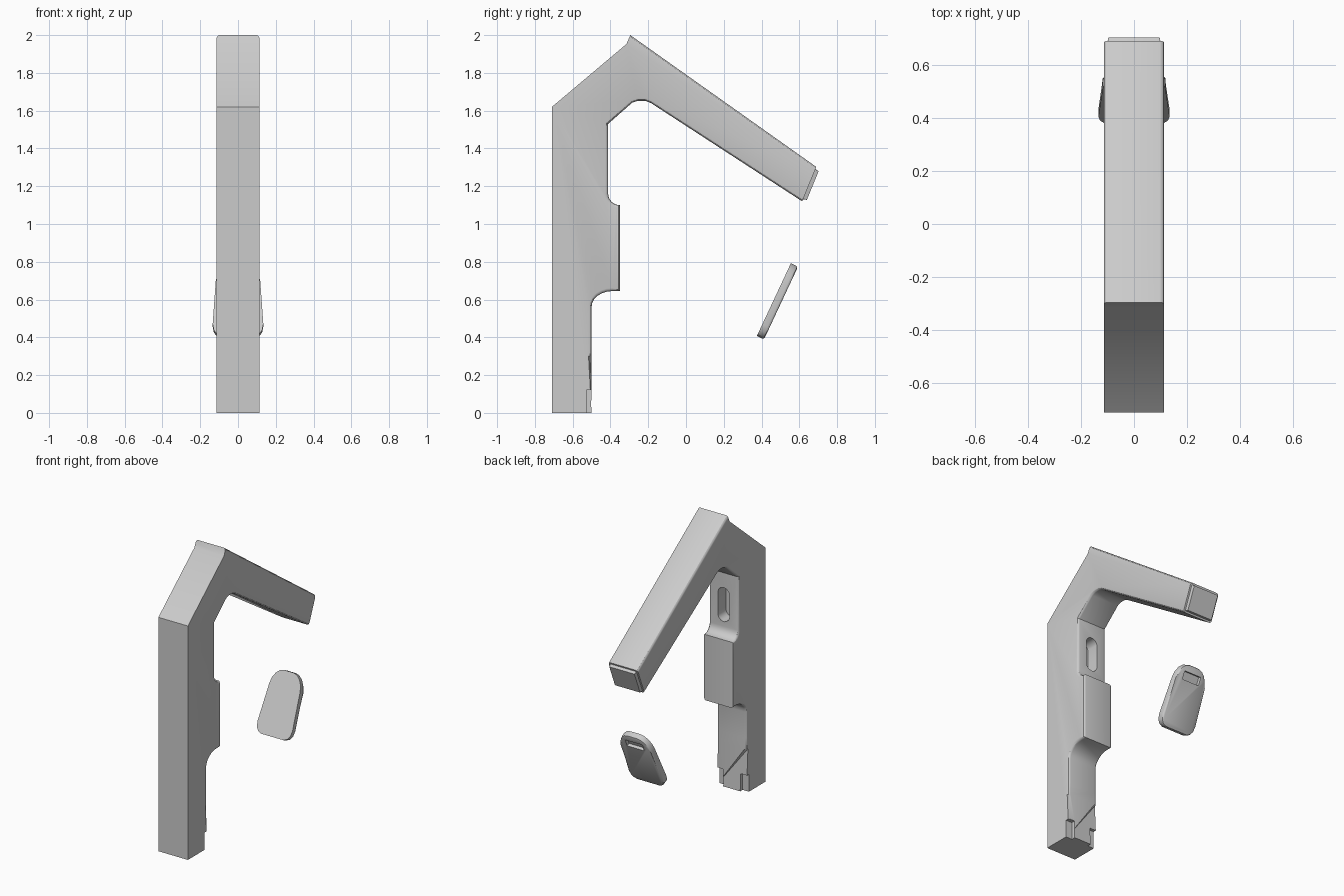
import bpy, bmesh, math
from mathutils import Vector, Matrix

cube = bpy.data.objects.get("Cube")
if cube:
    bpy.data.objects.remove(cube)

grey = bpy.data.materials.new("light_grey")
grey.use_nodes = True
COLOUR = (0.6, 0.6, 0.6, 1)
grey.diffuse_color = COLOUR
grey.node_tree.nodes["Principled BSDF"].inputs["Base Color"].default_value = COLOUR

HALF = 0.113


def make_object(name, bm):
    bmesh.ops.recalc_face_normals(bm, faces=bm.faces)
    mesh = bpy.data.meshes.new(name)
    bm.to_mesh(mesh)
    bm.free()
    mesh.materials.append(grey)
    obj = bpy.data.objects.new(name, mesh)
    bpy.context.collection.objects.link(obj)
    return obj


def prism(bm, points, vector):
    """Extrude a closed outline along a vector; return start and end rings."""
    a = [bm.verts.new(p) for p in points]
    b = [bm.verts.new(Vector(p) + Vector(vector)) for p in points]
    bm.faces.new(a)
    bm.faces.new(b[::-1])
    for i in range(len(a)):
        j = (i + 1) % len(a)
        bm.faces.new((a[j], a[i], b[i], b[j]))
    return a, b


def arc(cy, cz, ry, rz, start, end, steps=6):
    angles = [math.radians(start + (end - start) * i / steps) for i in range(steps + 1)]
    return [(cy + ry * math.cos(t), cz + rz * math.sin(t)) for t in angles]


def box(bm, centre, size, rotation=Matrix()):
    matrix = Matrix.Translation(centre) @ rotation @ Matrix.Diagonal((*size, 1))
    bmesh.ops.create_cube(bm, size=1, matrix=matrix)


def carve(obj, cutter):
    """Subtract a cutter, then remove it."""
    cutter.hide_render = True
    mod = obj.modifiers.new("cut", 'BOOLEAN')
    mod.object = cutter
    mod.solver = 'EXACT'
    graph = bpy.context.evaluated_depsgraph_get()
    result = bpy.data.meshes.new_from_object(obj.evaluated_get(graph))
    obj.modifiers.clear()
    obj.data = result
    bpy.data.objects.remove(cutter)


def smooth(obj, angle):
    bpy.ops.object.select_all(action='DESELECT')
    obj.select_set(True)
    bpy.context.view_layer.objects.active = obj
    bpy.ops.object.shade_smooth_by_angle(angle=math.radians(angle))


# Handle body: side profile from the foot, round the inner edge, to the arm
inner = [(-0.5, 0.3), (-0.5, 0.38)]
inner += arc(-0.39, 0.56, 0.11, 0.085, 180, 90)
inner += [(-0.35, 0.645), (-0.35, 1.1)]
inner += arc(-0.35, 1.16, 0.062, 0.06, 270, 180)[1:]
inner += [(-0.412, 1.53), (-0.285, 1.642), (-0.255, 1.652), (-0.215, 1.652), (-0.185, 1.64)]
arm = [(0.615, 1.12), (0.69, 1.302), (-0.295, 2.0)]
outline = [(-0.71, 0), (-0.5, 0)] + inner + arm + [(-0.315, 1.953), (-0.71, 1.62)]

bm = bmesh.new()
rings = prism(bm, [(-HALF, y, z) for y, z in outline], (2 * HALF, 0, 0))
first, tip = 2, 2 + len(inner)
end_normal = Vector((0, 0.925, -0.38))

# Soften the inner edge and the arm edges
edges = [bm.edges.get((ring[i], ring[i + 1]))
         for ring in rings for i in list(range(first, tip)) + [tip + 1]]
bm.normal_update()
bmesh.ops.bevel(bm, geom=edges, offset=0.026, segments=3, profile=0.5,
                affect='EDGES', clamp_overlap=True)

# Raised lip on the arm end
bmesh.ops.recalc_face_normals(bm, faces=bm.faces)
bm.normal_update()
end = max(bm.faces, key=lambda f: f.calc_center_median().dot(end_normal)
          if f.normal.dot(end_normal) > 0.95 else -9)
bmesh.ops.inset_region(bm, faces=[end], thickness=0.012, depth=0)
bmesh.ops.inset_region(bm, faces=[end], thickness=0.005, depth=0.02)
body = make_object("handle_body", bm)

# Corner notches at the foot
bm = bmesh.new()
for side in (-1, 1):
    box(bm, (side * 0.1, -0.49, 0.05), (0.07, 0.074, 0.14))
carve(body, make_object("foot_notch_cutter", bm))

# Blind rounded slot in the neck
slot = [(0.044 * math.cos(t), 0.044 * math.sin(t) + (0.074 if t < math.pi else -0.074))
        for t in [math.pi * (i + 0.5) / 8 for i in range(16)]]
bm = bmesh.new()
prism(bm, [(x, -0.5, 1.31 + z) for x, z in slot], (0, 0.12, 0))
carve(body, make_object("neck_slot_cutter", bm))
smooth(body, 30)

# Detached cover plate: rounded outline, leaning back
half_outline = [(0.085, 0), (0.112, 0.012), (0.128, 0.035), (0.134, 0.07), (0.118, 0.32),
                (0.11, 0.36), (0.09, 0.395), (0.065, 0.417), (0.035, 0.425)]
lean = Vector((0, 0.424, 0.906))
back = Vector((0, 0.906, -0.424))
origin = Vector((0, 0.375, 0.407))
points = half_outline + [(-x, s) for x, s in reversed(half_outline)]
bm = bmesh.new()
front_ring, back_ring = prism(
    bm, [origin + Vector((x, 0, 0)) + lean * s for x, s in points], back * 0.042)
rim = [bm.edges.get((v, back_ring[i - 1])) for i, v in enumerate(back_ring)]
bmesh.ops.bevel(bm, geom=rim, offset=0.012, segments=2, profile=0.5, affect='EDGES')
plate = make_object("cover_plate", bm)

# Catch pocket near the top of the plate's back
tilt = Matrix.Rotation(-math.atan2(0.424, 0.906), 4, 'X')
bm = bmesh.new()
box(bm, origin + lean * 0.35 + back * 0.04, (0.13, 0.04, 0.055), tilt)
carve(plate, make_object("catch_pocket_cutter", bm))
smooth(plate, 30)
